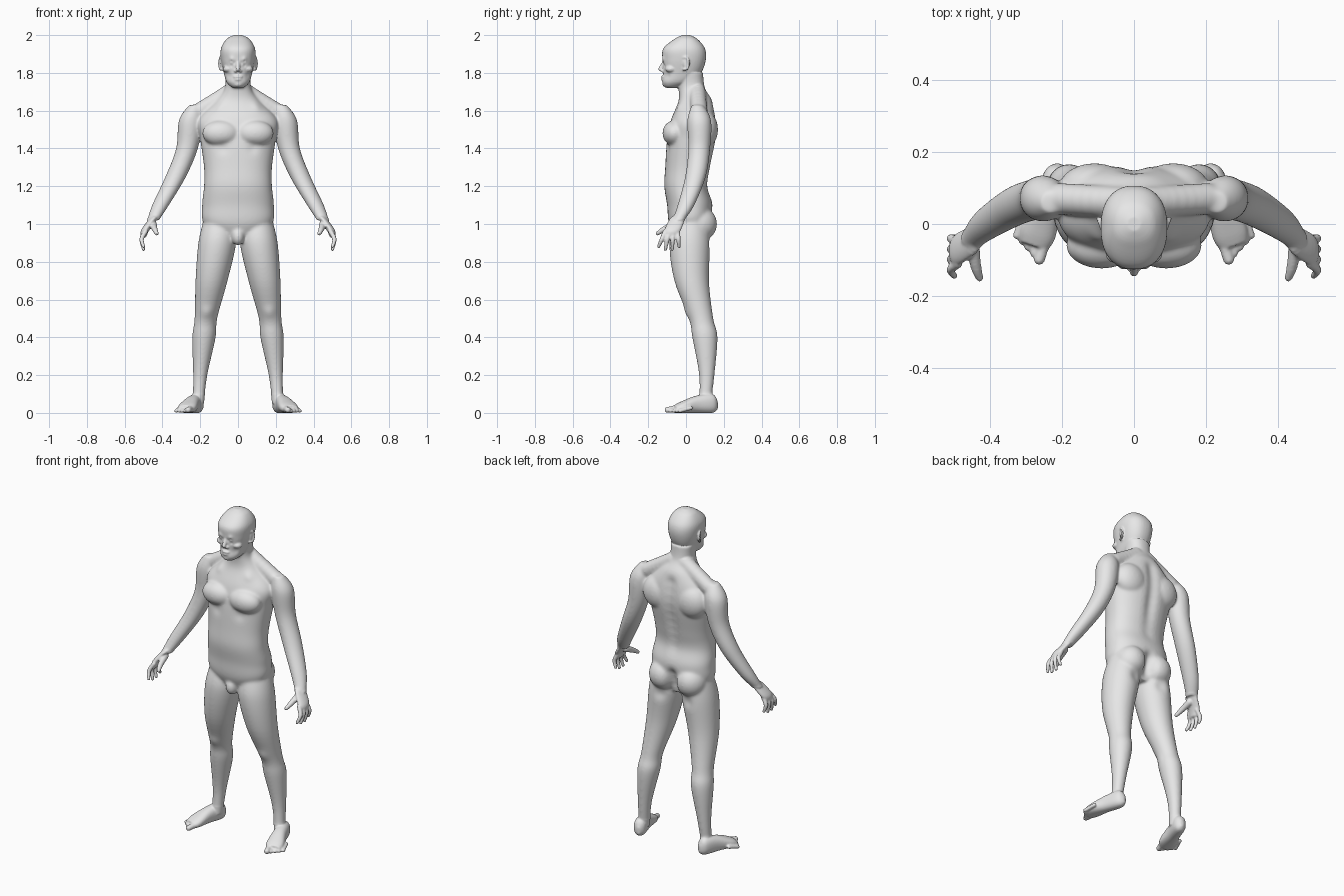
import bpy, bmesh
from math import sin, cos, tau, exp, radians
from mathutils import Matrix, Vector, kdtree

default_cube = bpy.data.objects.get("Cube")
if default_cube:
    bpy.data.objects.remove(default_cube)

grey = (.8, .8, .8, 1)
skin = bpy.data.materials.new("plain grey")
skin.use_nodes = True
skin.diffuse_color = grey
skin.node_tree.nodes["Principled BSDF"].inputs["Base Color"].default_value = grey

form = bmesh.new()


def spline(rows, steps):
    """Catmull-Rom interpolation of every value in the rows."""
    smooth_rows = []
    last = len(rows) - 1
    for i in range(last):
        before, start, end, after = (rows[max(0, min(last, i + k))] for k in (-1, 0, 1, 2))
        for step in range(steps):
            t = step / steps
            smooth_rows.append([
                b + t / 2 * (c - a + t * (2 * a - 5 * b + 4 * c - d + t * (3 * (b - c) + d - a)))
                for a, b, c, d in zip(before, start, end, after)])
    return smooth_rows + [list(rows[-1])]


def loft(rows, place, power, sides=40):
    """Skin rounded slices; a row is (height, x, y, half width, half depth)."""
    def bend(value):
        return abs(value) ** (2 / power) * (1 if value > 0 else -1)

    angles = [tau * k / sides for k in range(sides)]
    rings = []
    for height, x, y, width, depth in spline(rows, 6):
        rings.append([form.verts.new(place @ Vector((x + width * bend(cos(angle)),
                                                     y + depth * bend(sin(angle)), height)))
                      for angle in angles])
    for lower, upper in zip(rings, rings[1:]):
        for k in range(sides):
            following = (k + 1) % sides
            form.faces.new((lower[k], lower[following], upper[following], upper[k]))
    form.faces.new(rings[0][::-1])
    form.faces.new(rings[-1])


def limb(rows, depth_ratio):
    """Oval limb; a row is (height, x, y, radius)."""
    loft([(height, x, y, radius, radius * depth_ratio) for height, x, y, radius in rows], Matrix(), 2)


def trunk(rows, place=Matrix()):
    """Centred, slightly boxy form; a row is (height, y, half width, half depth)."""
    loft([(height, 0, y, width, depth) for height, y, width, depth in rows], place, 2.3)


def ball(centre, size):
    place = Matrix.Translation(centre) @ Matrix.Diagonal((*size, 1))
    bmesh.ops.create_icosphere(form, subdivisions=3, radius=1, matrix=place)


def chain(points, place=Matrix()):
    """Rounded digit or ridge of close-set balls; a point is (x, y, z, radius)."""
    for x, y, z, radius in spline(points, 8):
        ball(place @ Vector((x, y, z)), (radius, radius, radius))


# Left arm
limb([(1.63, .23, .06, .03), (1.55, .25, .07, .063), (1.4, .27, .07, .058),
      (1.25, .33, .05, .055), (1.1, .41, 0, .045), (1.02, .45, -.04, .032)], 1)

# Left palm, fingers and thumb
limb([(1.04, .44, -.04, .02), (.97, .49, -.07, .022), (.93, .5, -.08, .014)], 2)
for finger in range(4):
    y = -.11 + .022 * finger
    spread = -.035 + .014 * finger
    tip = .865 if finger in (1, 2) else .88
    chain([(.49, y, .96, .013), (.51, y + spread / 2, .92, .012), (.5, y + spread, tip, .009)])
chain([(.45, -.06, 1, .02), (.44, -.12, .97, .015), (.43, -.15, .95, .011)])

# Left leg
limb([(1.03, .1, .03, .08), (.9, .11, .02, .1), (.7, .14, .03, .085), (.5, .17, .08, .06),
      (.4, .18, .1, .062), (.2, .2, .11, .038), (.05, .21, .1, .03)], 1.08)

# Left foot and toes, turned outwards; local z runs from heel to toe
foot = (Matrix.Translation((.205, .167, 0)) @ Matrix.Rotation(radians(18), 4, "Z")
        @ Matrix.Rotation(radians(90), 4, "X"))
trunk([(0, .04, .01, .02), (.03, .05, .035, .05), (.12, .045, .04, .045),
       (.2, .03, .05, .03), (.24, .02, .04, .02)], foot)
for toe in range(5):
    x = -.026 + .02 * toe
    reach = .27 - .011 * toe
    radius = .011 if toe else .016
    chain([(x, .026, reach - .06, radius), (x, radius, reach, radius)], foot)

# Left muscle masses: chest, shoulder blade, buttock, neck slope
ball((.09, -.06, 1.48), (.1, .065, .07))
ball((.11, .1, 1.5), (.1, .07, .1))
ball((.09, .07, 1), (.09, .095, .095))
chain([(.04, .06, 1.7, .045), (.2, .07, 1.6, .045)])

# Left ear rim and bowl
chain([(.092 + .008 * cos(turn), .02 * cos(turn) - .005, 1.85 + .035 * sin(turn), .006)
       for turn in range(-2, 3)])
ball((.09, 0, 1.85), (.006, .015, .03))

# Left nostril, cheekbone and eye
ball((.012, -.122, 1.81), (.009, .011, .008))
ball((.05, -.08, 1.82), (.03, .03, .02))
ball((.034, -.1, 1.853), (.015, .015, .013))

# Mirror all side parts to the right
copied = bmesh.ops.duplicate(form, geom=form.verts[:] + form.edges[:] + form.faces[:])["geom"]
for element in copied:
    if isinstance(element, bmesh.types.BMVert):
        element.co.x *= -1
bmesh.ops.reverse_faces(form, faces=[f for f in copied if isinstance(f, bmesh.types.BMFace)])

# Torso and neck
trunk([(.91, .02, .07, .07), (1, .02, .18, .11), (1.1, .02, .19, .12), (1.2, 0, .18, .115),
       (1.3, .01, .18, .12), (1.45, .03, .2, .13), (1.55, .04, .21, .12),
       (1.65, .05, .12, .09), (1.72, .03, .07, .07), (1.8, .02, .07, .07)])
ball((0, -.055, .935), (.035, .04, .05))

# Head
trunk([(1.72, -.08, .03, .03), (1.75, -.05, .06, .075), (1.8, -.02, .075, .1), (1.87, -.01, .09, .115),
       (1.93, -.01, .09, .11), (1.98, 0, .06, .06), (2, 0, .02, .02)])

# Nose, lips and chin
chain([(0, -.113, 1.868, .009), (0, -.123, 1.845, .01), (0, -.135, 1.82, .012)])
ball((0, -.119, 1.78), (.026, .013, .007))
ball((0, -.118, 1.765), (.023, .013, .008))
ball((0, -.105, 1.74), (.026, .02, .016))

mesh = bpy.data.meshes.new("body")
form.to_mesh(mesh)
form.free()
body = bpy.data.objects.new("body", mesh)
bpy.context.collection.objects.link(body)


def apply_modifiers():
    graph = bpy.context.evaluated_depsgraph_get()
    body.data = bpy.data.meshes.new_from_object(body.evaluated_get(graph))
    body.modifiers.clear()


# Fuse the parts into one skin
fuse = body.modifiers.new("fuse", "REMESH")
fuse.mode = "VOXEL"
fuse.voxel_size = .005
apply_modifiers()

# Soften broad areas strongly; keep face, hands and feet crisp
broad = body.vertex_groups.new(name="broad_areas")
broad.add([vertex.index for vertex in body.data.vertices
           if .1 < vertex.co.z < 1.73 and not (abs(vertex.co.x) > .4 and vertex.co.z < 1.03)],
          1, "REPLACE")
for repeats, group_name in ((3, ""), (35, broad.name)):
    soften = body.modifiers.new("soften", "SMOOTH")
    soften.factor = .5
    soften.iterations = repeats
    soften.vertex_group = group_name
apply_modifiers()

# Sculpting strokes: x, y, z, brush radius, push along y
strokes = [(0, .15, 1.2 + .05 * step, .035, -.012) for step in range(9)]   # spine
strokes += [(0, .13, .92 + .04 * step, .03, -.02) for step in range(4)]    # cleft
strokes += [(.034, -.117, 1.873, .014, -.006),  # brow
            (.016, -.115, 1.853, .01, .007),    # eye corner
            (.034, -.116, 1.838, .01, .005),    # under eye
            (.034, -.117, 1.863, .006, .005),   # upper lid
            (.05, -.1, 1.785, .02, .006),       # cheek hollow
            (.165, 0, .53, .035, -.008),        # kneecap
            (.1, -.03, 1.62, .03, -.008),       # collar bone
            (.08, -.11, 1.4, .03, .007),        # below chest
            (.09, .13, .89, .035, -.01)]        # buttock fold
vertices = body.data.vertices
tree = kdtree.KDTree(len(vertices))
for vertex in vertices:
    tree.insert(vertex.co, vertex.index)
tree.balance()
for x, y, z, radius, push in strokes:
    for side_x in {x, -x}:
        for _, index, distance in tree.find_range((side_x, y, z), radius * 2):
            vertices[index].co.y += push * exp(-(distance / radius) ** 2)

body.data.materials.clear()
body.data.materials.append(skin)
body.data.polygons.foreach_set("use_smooth", [True] * len(body.data.polygons))
body.data.update()
